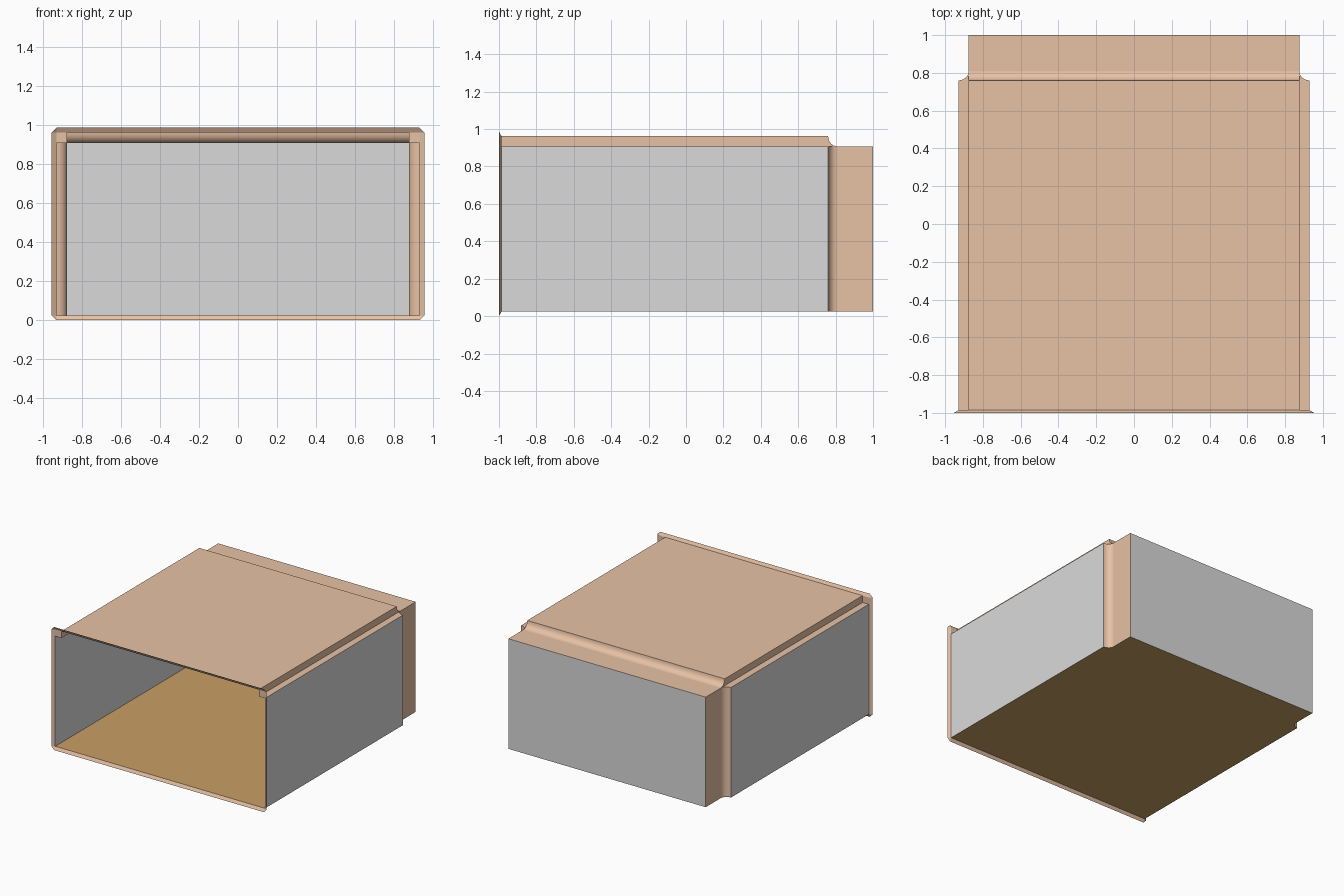
import bpy
import math

if "Cube" in bpy.data.objects:
    bpy.data.objects.remove(bpy.data.objects["Cube"])

# Main dimensions
XW, XN = 0.93, 0.875              # wide and narrow half widths
ZF, ZL, ZT = 0.025, 0.907, 0.962  # floor, ledge and ceiling heights
YF, YC, YD, YB = -0.986, 0.76, 0.81, 1.0  # front, cove start, cove end, back
R = 0.024                         # flare of the front rim


def material(name, rgb):
    m = bpy.data.materials.new(name)
    m.diffuse_color = (*rgb, 1)
    m.use_nodes = True
    m.node_tree.nodes["Principled BSDF"].inputs["Base Color"].default_value = m.diffuse_color
    return m


TRIM = material("tan trim", (0.80, 0.54, 0.375))
FLOOR = material("wood floor", (0.585, 0.35, 0.127))
WALL = material("grey wall", (0.70, 0.70, 0.70))


def build(name, verts, faces, mat, smooth=False):
    me = bpy.data.meshes.new(name)
    me.from_pydata(verts, [], faces)
    me.materials.append(mat)
    for p in me.polygons:
        p.use_smooth = smooth
    ob = bpy.data.objects.new(name, me)
    bpy.context.collection.objects.link(ob)
    return ob


def panel(name, verts, mat):
    return build(name, verts, [range(len(verts))], mat)


def strip(name, a, b, mat, smooth=False):
    """Sheet of quads between two matching polylines."""
    n = len(a)
    faces = [(i, i + 1, n + i + 1, n + i) for i in range(n - 1)]
    return build(name, a + b, faces, mat, smooth)


def cove(wide, narrow, n=6):
    """Concave quarter curve stepping inward: list of (y, offset)."""
    pts = []
    for i in range(n + 1):
        t = i / n * math.pi / 2
        pts.append((YD - (YD - YC) * math.cos(t), wide - (wide - narrow) * math.sin(t)))
    return pts


side = cove(XW, XN)
top = cove(ZT, ZL)

# Floor follows the plan outline, including the side coves
half = [(XW, YF)] + [(x, y) for y, x in side] + [(XN, YB)]
plan = half + [(-x, y) for x, y in reversed(half)]
panel("floor", [(x, y, ZF) for x, y in plan], FLOOR)

# Back wall
panel("back_wall", [(XN, YB, ZF), (-XN, YB, ZF), (-XN, YB, ZL), (XN, YB, ZL)], WALL)

# Ceiling, its rear cove and the lower rear ceiling
strip("ceiling", [(-XN, YF, ZT), (-XN, YC, ZT)], [(XN, YF, ZT), (XN, YC, ZT)], TRIM)
strip("ceiling_cove", [(-XN, y, z) for y, z in top], [(XN, y, z) for y, z in top], TRIM, True)
strip("rear_ceiling", [(-XN, YD, ZL), (-XN, YB, ZL)], [(XN, YD, ZL), (XN, YB, ZL)], TRIM)

for s, tag in ((1, "right"), (-1, "left")):
    # Side wall, vertical cove and rear side
    strip(tag + "_wall", [(s * XW, YF, ZF), (s * XW, YC, ZF)],
          [(s * XW, YF, ZL), (s * XW, YC, ZL)], WALL)
    strip(tag + "_cove", [(s * x, y, ZF) for y, x in side],
          [(s * x, y, ZL) for y, x in side], TRIM, True)
    strip(tag + "_rear_side", [(s * XN, YD, ZF), (s * XN, YB, ZF)],
          [(s * XN, YD, ZL), (s * XN, YB, ZL)], TRIM)
    # Ledge above the wall, running into the cove top
    panel(tag + "_ledge", [(s * XN, YF, ZL), (s * XW, YF, ZL)]
          + [(s * x, y, ZL) for y, x in side], TRIM)
    # Upright beside the ceiling, running into the ceiling cove end
    panel(tag + "_upright", [(s * XN, YF, ZL), (s * XN, YF, ZT)]
          + [(s * XN, y, z) for y, z in top], TRIM)
    # Front plate closing the corner over the ledge
    panel(tag + "_corner_plate", [(s * XN, YF, ZL), (s * XW, YF, ZL),
                                  (s * XW, YF, ZT), (s * XN, YF, ZT)], TRIM)

# Flared front rim with cut corners
corners = [(-1, -1), (1, -1), (1, 1), (-1, 1)]
verts = []
for i, (sx, sz) in enumerate(corners):
    x, z = sx * XW, (ZT if sz > 0 else ZF)
    to_side = (x + sx * R, -1, z)
    to_edge = (x, -1, z + sz * R)
    verts += [(x, YF, z)] + ([to_side, to_edge] if i % 2 == 0 else [to_edge, to_side])
faces = []
for i in range(4):
    a, b = 3 * i, 3 * ((i + 1) % 4)
    faces += [(a, a + 1, a + 2), (a, a + 2, b + 1, b)]
rim = build("front_rim", verts, faces, TRIM)
for v in rim.data.vertices:
    v.co.z = max(v.co.z, 0.0) if v.co.z > 0.002 else 0.0
